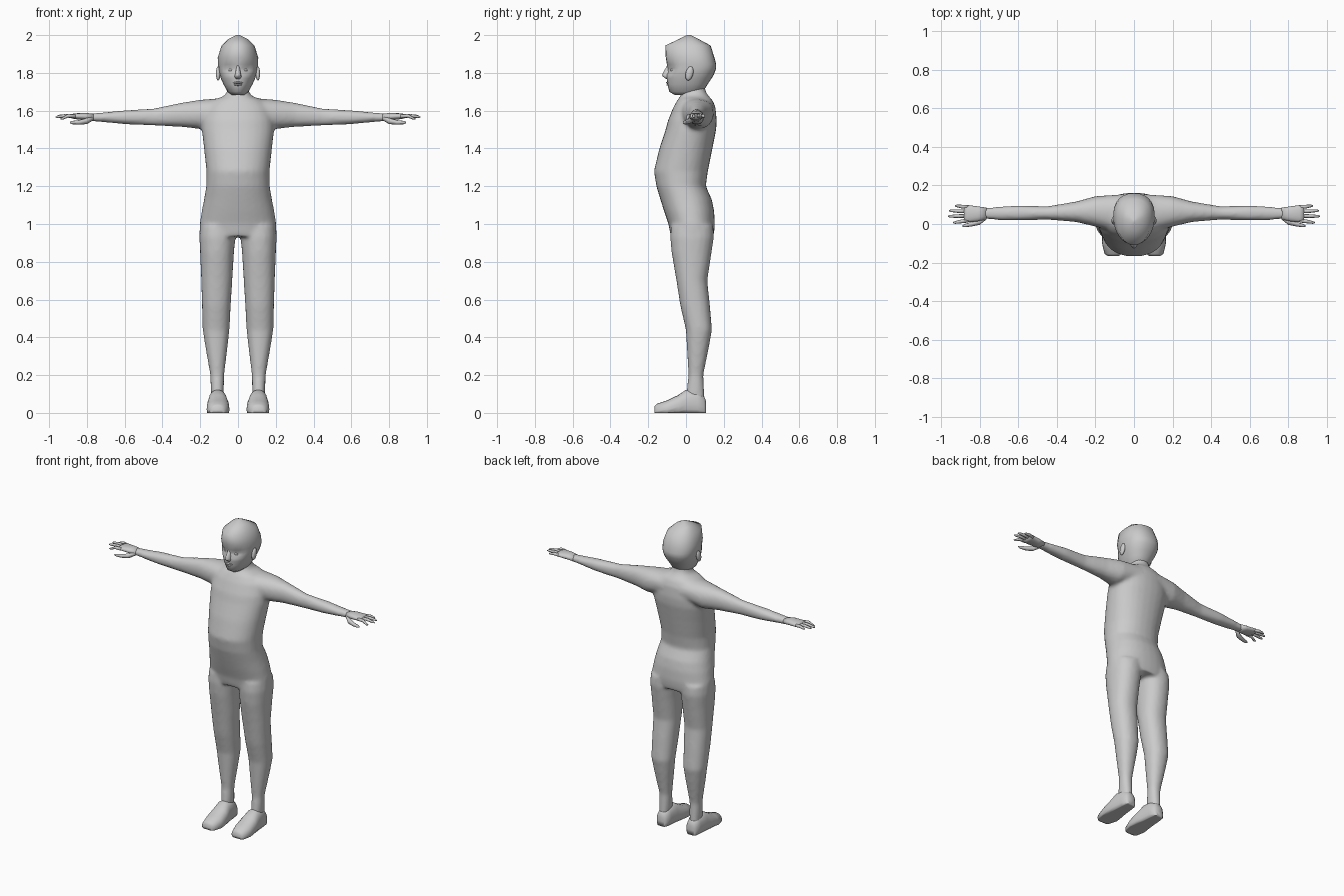
import bpy, bmesh, math
from mathutils import Matrix

skin = bpy.data.materials.new("plain_grey")
skin.diffuse_color = (0.6, 0.6, 0.6, 1)


def loft(bm, axis, rings, n=20, power=2.2, side=1, taper=0.0):
    """Skin rounded rings (t, a0, a1, b0, b1) along an axis and cap both ends."""
    loops = []
    for t, a0, a1, b0, b1 in rings:
        loop = []
        for i in range(n):
            ang = 2 * math.pi * i / n
            c, s = math.cos(ang), math.sin(ang)
            u = math.copysign(abs(c) ** (2 / power), c) * (1 + taper * s)
            v = math.copysign(abs(s) ** (2 / power), s)
            a = (a0 + a1) / 2 + u * (a1 - a0) / 2
            b = (b0 + b1) / 2 + v * (b1 - b0) / 2
            x, y, z = {"z": (a, b, t), "x": (t, a, b), "y": (a, t, b)}[axis]
            loop.append(bm.verts.new((x * side, y, z)))
        loops.append(loop)
    for p, q in zip(loops, loops[1:]):
        for i in range(n):
            j = (i + 1) % n
            bm.faces.new((p[i], p[j], q[j], q[i]))
    bm.faces.new(loops[0])
    bm.faces.new(loops[-1])


def ball(bm, center, size, tilt=0.0):
    m = Matrix.Translation(center) @ Matrix.Rotation(tilt, 4, "X") @ Matrix.Diagonal((*size, 1))
    bmesh.ops.create_uvsphere(bm, u_segments=14, v_segments=10, radius=1, matrix=m)


def finish(bm, name):
    bmesh.ops.recalc_face_normals(bm, faces=bm.faces)
    mesh = bpy.data.meshes.new(name)
    bm.to_mesh(mesh)
    bm.free()
    mesh.materials.append(skin)
    mesh.shade_smooth()
    obj = bpy.data.objects.new(name, mesh)
    bpy.context.collection.objects.link(obj)
    return obj


def sym(z, w, y0, y1):
    return (z, -w, w, y0, y1)


# Body: torso with neck, arms and legs, fused into one smooth skin
bm = bmesh.new()
loft(bm, "z", [sym(*r) for r in (
    (0.935, 0.195, -0.08, 0.145), (0.96, 0.205, -0.086, 0.15), (1.0, 0.203, -0.093, 0.153),
    (1.07, 0.192, -0.117, 0.149), (1.13, 0.18, -0.136, 0.137), (1.2, 0.168, -0.157, 0.105),
    (1.28, 0.167, -0.17, 0.116), (1.4, 0.18, -0.141, 0.14), (1.5, 0.192, -0.108, 0.16),
    (1.55, 0.19, -0.095, 0.163), (1.62, 0.17, -0.066, 0.156), (1.657, 0.13, -0.045, 0.14),
    (1.677, 0.075, -0.03, 0.12), (1.70, 0.057, -0.02, 0.105), (1.78, 0.05, -0.01, 0.09))], 28)
for side in (1, -1):
    loft(bm, "x", [
        (0.06, -0.05, 0.155, 1.53, 1.668), (0.2, -0.014, 0.145, 1.503, 1.658),
        (0.3, 0.01, 0.117, 1.514, 1.642), (0.45, 0.023, 0.092, 1.521, 1.611),
        (0.6, 0.018, 0.097, 1.528, 1.602), (0.7, 0.02, 0.09, 1.538, 1.592),
        (0.79, 0.026, 0.084, 1.545, 1.584)], side=side)
    loft(bm, "z", [
        (0.06, 0.078, 0.142, 0.0, 0.1), (0.12, 0.075, 0.144, 0.003, 0.097),
        (0.2, 0.073, 0.147, 0.013, 0.092), (0.35, 0.055, 0.173, 0.004, 0.122),
        (0.44, 0.045, 0.187, -0.001, 0.138), (0.57, 0.038, 0.191, -0.031, 0.127),
        (0.7, 0.03, 0.195, -0.051, 0.113), (0.85, 0.021, 0.201, -0.077, 0.136),
        (0.93, 0.013, 0.205, -0.084, 0.148), (0.99, 0.005, 0.2, -0.08, 0.145)], side=side)
body = finish(bm, "body")
fuse = body.modifiers.new("fuse", "REMESH")
fuse.mode = "VOXEL"
fuse.voxel_size = 0.011
fuse.use_smooth_shade = True
soft = body.modifiers.new("soften", "SMOOTH")
soft.factor = 0.5
soft.iterations = 7

# Head, with eye sockets pressed into the front
bm = bmesh.new()
loft(bm, "z", [sym(*r) for r in (
    (1.683, 0.035, -0.06, 0.05), (1.70, 0.055, -0.088, 0.09), (1.74, 0.077, -0.098, 0.115),
    (1.77, 0.09, -0.102, 0.135), (1.79, 0.097, -0.104, 0.147), (1.81, 0.102, -0.102, 0.155),
    (1.825, 0.104, -0.1, 0.16), (1.845, 0.106, -0.101, 0.16), (1.88, 0.107, -0.107, 0.151),
    (1.945, 0.087, -0.11, 0.13), (1.98, 0.05, -0.035, 0.065), (2.0, 0.008, 0.005, 0.025))],
    28, taper=0.12)
for v in bm.verts:
    if v.co.y < -0.04 and 0.015 < abs(v.co.x) < 0.065 and 1.80 < v.co.z < 1.83:
        v.co.y += 0.012
finish(bm, "head")

# Nose, lips and eyes
bm = bmesh.new()
loft(bm, "z", [sym(1.768, 0.014, -0.105, -0.07), sym(1.782, 0.019, -0.125, -0.07),
               sym(1.79, 0.016, -0.127, -0.07), sym(1.84, 0.007, -0.1, -0.07)], 12)
finish(bm, "nose")
bm = bmesh.new()
ball(bm, (0, -0.09, 1.748), (0.026, 0.016, 0.007))
ball(bm, (0, -0.088, 1.737), (0.022, 0.016, 0.006))
finish(bm, "lips")
bm = bmesh.new()
for side in (1, -1):
    ball(bm, (0.036 * side, -0.067, 1.815), (0.016, 0.016, 0.01))
finish(bm, "eyes")

# Ears
bm = bmesh.new()
for side in (1, -1):
    ball(bm, (0.105 * side, 0.018, 1.797), (0.012, 0.02, 0.038), -0.25)
finish(bm, "ears")

# Hands: palm, four fingers and a thumb on each side
FINGERS = [  # base y, tip x, tip y, tip z
    (0.018, 0.94, 0.008, 1.557), (0.042, 0.965, 0.04, 1.566),
    (0.065, 0.96, 0.069, 1.569), (0.087, 0.93, 0.094, 1.567)]
bm = bmesh.new()
for side in (1, -1):
    loft(bm, "x", [
        (0.765, 0.025, 0.085, 1.546, 1.584), (0.81, 0.014, 0.091, 1.55, 1.588),
        (0.86, 0.009, 0.098, 1.555, 1.586), (0.882, 0.012, 0.095, 1.56, 1.582)], 16, side=side)
    for y, tx, ty, tz in FINGERS:
        loft(bm, "x", [(x, c - r, c + r, z - r, z + r) for x, c, z, r in (
            (0.86, y, 1.57, 0.01), ((0.86 + tx) / 2, (y + ty) / 2, 1.573, 0.0095),
            (tx - 0.012, ty, tz + 0.002, 0.007), (tx, ty, tz, 0.003))], 8, 2, side)
    loft(bm, "x", [(x, y - r, y + r, z - r, z + r) for x, y, z, r in (
        (0.765, 0.035, 1.56, 0.01), (0.80, 0.012, 1.545, 0.016), (0.84, 0.0, 1.538, 0.012),
        (0.875, -0.008, 1.537, 0.009), (0.89, -0.011, 1.538, 0.004))], 8, 2, side)
finish(bm, "hands")

# Feet, flattened on the ground
bm = bmesh.new()
for side in (1, -1):
    loft(bm, "y", [(y, a, b, -0.03, h) for y, a, b, h in (
        (-0.167, 0.08, 0.135, 0.035), (-0.155, 0.062, 0.153, 0.048), (-0.1, 0.045, 0.166, 0.066),
        (-0.04, 0.047, 0.164, 0.095), (0.0, 0.056, 0.158, 0.122), (0.06, 0.063, 0.152, 0.118),
        (0.095, 0.07, 0.146, 0.09), (0.107, 0.085, 0.133, 0.06))], 20, 2.3, side)
for v in bm.verts:
    v.co.z = max(v.co.z, 0)
finish(bm, "feet")
